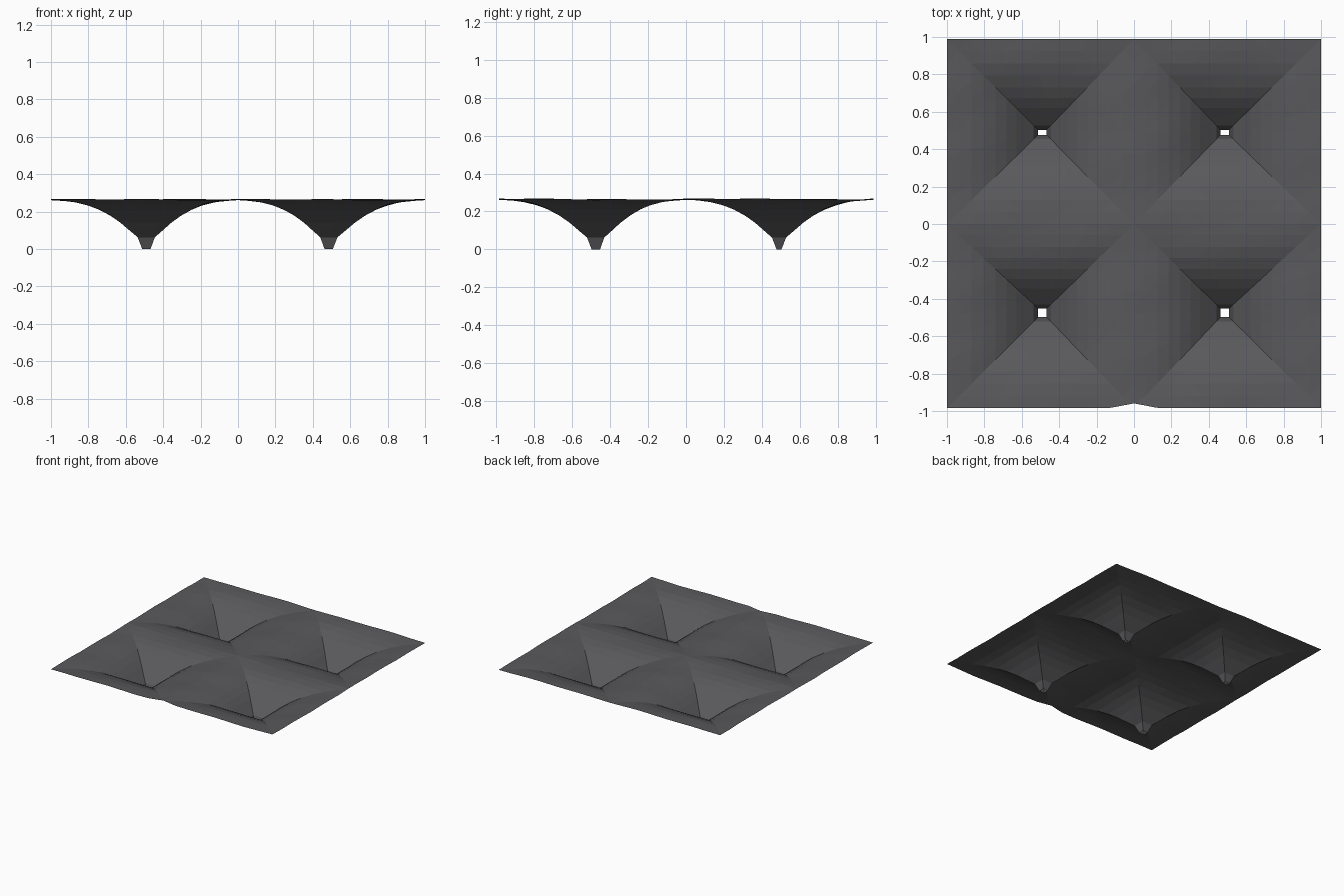
import bpy, bmesh, math

if "Cube" in bpy.data.objects:
    bpy.data.objects.remove(bpy.data.objects["Cube"])

# one dark cloth colour
cloth = bpy.data.materials.new("dark grey cloth")
cloth.diffuse_color = (0.1, 0.1, 0.106, 1)
cloth.use_nodes = True
cloth.node_tree.nodes["Principled BSDF"].inputs["Base Color"].default_value = cloth.diffuse_color

# funnel profile: (fraction of the way from hole to cell border, height)
PROFILE = [(0.00, 0.0), (0.05, 0.063), (0.14, 0.100), (0.24, 0.142), (0.35, 0.180),
           (0.47, 0.212), (0.60, 0.237), (0.73, 0.253), (0.87, 0.261), (1.0, 0.265)]
SIDE = 8          # segments per side of each square ring


def square_ring(n):
    """Unit square outline, n segments per side, counter-clockwise."""
    s = [-1 + 2 * i / n for i in range(n)]
    return ([(a, -1) for a in s] + [(1, a) for a in s] +
            [(-a, 1) for a in s] + [(-1, -a) for a in s])


def wrinkle(x, y):
    """Gentle uneven cloth waves."""
    return 0.002 * (math.sin(13 * x + 5 * y) + math.sin(17 * y - 7 * x + 1.3))


def add_funnel(bm, x0, x1, y0, y1, cx, cy, hx, hy):
    """Four-sided funnel filling one rectangular cell of the sheet."""
    rings = []
    for t, z in PROFILE:
        ring = []
        for u, v in square_ring(SIDE):
            ox = (cx - x0) if u < 0 else (x1 - cx)
            oy = (cy - y0) if v < 0 else (y1 - cy)
            x = cx + u * (hx + (ox - hx) * t)
            y = cy + v * (hy + (oy - hy) * t)
            ring.append(bm.verts.new((x, y, z + wrinkle(x, y) * min(1, t * 1.6) ** 2)))
        rings.append(ring)
    n = len(rings[0])
    for a, b in zip(rings, rings[1:]):
        for i in range(n):
            j = (i + 1) % n
            bm.faces.new((a[i], b[i], b[j], a[j]))


# draped sheet made of four funnels welded along their borders
bm = bmesh.new()
for x0, x1, cx in ((-1, 0, -0.49), (0, 1, 0.485)):
    add_funnel(bm, x0, x1, -0.985, 0, cx, -0.475, 0.022, 0.022)
    add_funnel(bm, x0, x1, 0, 0.988, cx, 0.49, 0.022, 0.013)
bmesh.ops.remove_doubles(bm, verts=bm.verts, dist=0.001)

# small notch in the middle of the front border
for v in bm.verts:
    if v.co.y < -0.984:
        v.co.y += 0.022 * max(0, 1 - abs(v.co.x) / 0.1) + 0.004 * max(0, 1 - abs(v.co.x) / 0.35)
bmesh.ops.recalc_face_normals(bm, faces=bm.faces)
if sum(f.normal.z for f in bm.faces) < 0:
    bmesh.ops.reverse_faces(bm, faces=bm.faces)
bmesh.ops.triangulate(bm, faces=bm.faces)

mesh = bpy.data.meshes.new("funnel_canopy")
bm.to_mesh(mesh)
bm.free()
mesh.materials.append(cloth)
bpy.context.collection.objects.link(bpy.data.objects.new("funnel_canopy", mesh))
